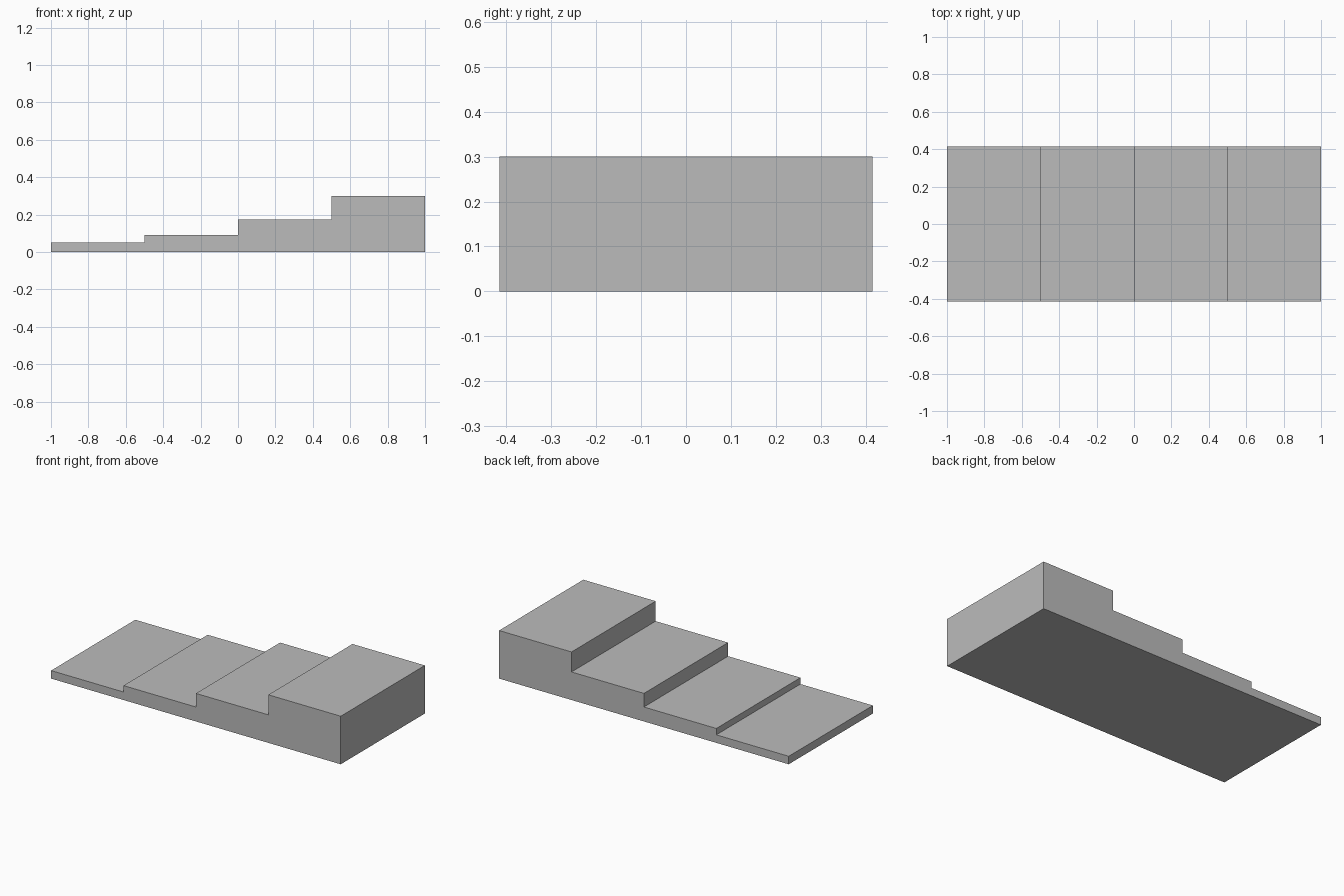
import bpy
import bmesh

if "Cube" in bpy.data.objects:
    bpy.data.objects.remove(bpy.data.objects["Cube"])

HALF_DEPTH = 0.415
STEP_LENGTH = 0.5
STEP_HEIGHTS = [0.05, 0.09, 0.175, 0.30]

grey = bpy.data.materials.new("plain grey")
grey.diffuse_color = (0.5, 0.5, 0.5, 1.0)
grey.use_nodes = True
grey.node_tree.nodes["Principled BSDF"].inputs["Base Color"].default_value = grey.diffuse_color

# Stepped side profile, climbing from left to right
profile = [(-1.0, 0.0)]
for i, height in enumerate(STEP_HEIGHTS):
    left = -1.0 + i * STEP_LENGTH
    profile += [(left, height), (left + STEP_LENGTH, height)]
profile.append((1.0, 0.0))

# Extrude the profile through the depth
bm = bmesh.new()
side = bm.faces.new([bm.verts.new((x, -HALF_DEPTH, z)) for x, z in profile])
result = bmesh.ops.extrude_face_region(bm, geom=[side], use_keep_orig=True)
back = [v for v in result["geom"] if isinstance(v, bmesh.types.BMVert)]
bmesh.ops.translate(bm, verts=back, vec=(0, 2 * HALF_DEPTH, 0))
bmesh.ops.recalc_face_normals(bm, faces=bm.faces)

mesh = bpy.data.meshes.new("stepped_block")
bm.to_mesh(mesh)
bm.free()
mesh.materials.append(grey)
bpy.context.collection.objects.link(bpy.data.objects.new("stepped_block", mesh))
